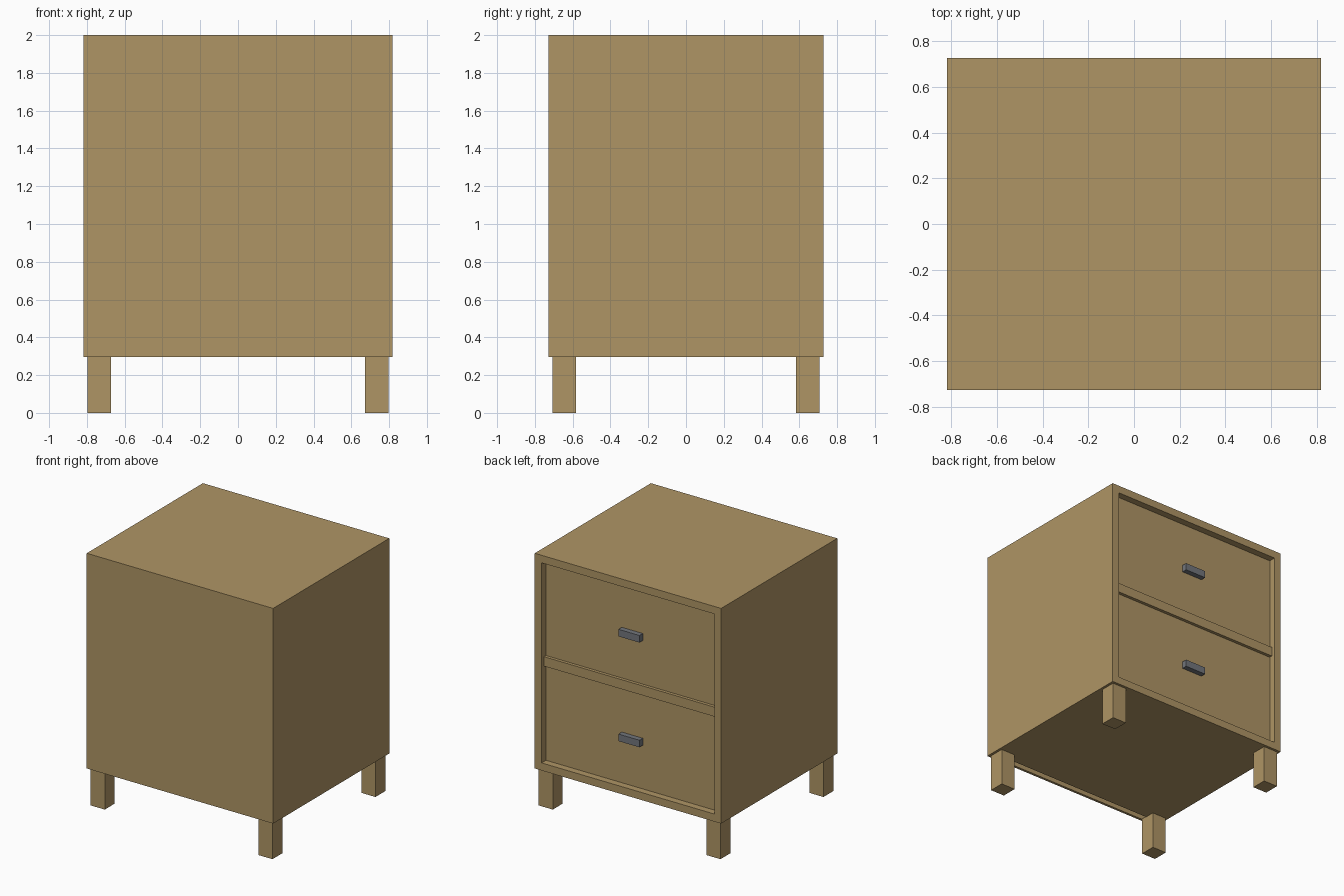
import bpy

if "Cube" in bpy.data.objects:
    bpy.data.objects.remove(bpy.data.objects["Cube"])

W, D, Z0, Z1 = 0.817, 0.727, 0.295, 2.0   # half width, half depth, body bottom and top
T = 0.06                                  # panel thickness


def material(name, colour):
    m = bpy.data.materials.new(name)
    m.diffuse_color = (*colour, 1)
    m.use_nodes = True
    m.node_tree.nodes["Principled BSDF"].inputs["Base Color"].default_value = m.diffuse_color
    return m


wood = material("wood", (0.43, 0.30, 0.13))
metal = material("metal", (0.17, 0.18, 0.20))


def box(name, x, y, z, mat=wood):
    """Box from (min, max) ranges on each axis."""
    bpy.ops.mesh.primitive_cube_add(
        size=1, location=[(a + b) / 2 for a, b in (x, y, z)])
    o = bpy.context.object
    o.name = name
    o.scale = [b - a for a, b in (x, y, z)]
    bpy.ops.object.transform_apply(location=False, rotation=False, scale=True)
    o.data.materials.append(mat)
    return o


# Cabinet shell, open on the +y side
box("top_panel", (-W, W), (-D, D), (Z1 - T, Z1))
box("bottom_panel", (-W + T, W - T), (-D + 0.065, D), (Z0, Z0 + T))
box("closed_panel", (-W + T, W - T), (-D, -D + 0.02), (Z0, Z1 - T))
for side, s in (("left", -1), ("right", 1)):
    box(side + "_panel", sorted((s * W, s * (W - T))), (-D, D), (Z0, Z1 - T))

# Rail between the drawers
rail = (1.11, 1.185)
box("divider_rail", (-W + T, W - T), (-D + 0.065, D - 0.03), rail)

# Drawer fronts with bar handles
face = D - 0.055
for name, z in (("lower", (Z0 + T, rail[0])), ("upper", (rail[1], Z1 - T))):
    box(name + "_drawer_front", (-W + T, W - T), (face - 0.04, face), z)
    c = sum(z) / 2 - 0.004
    box(name + "_handle", (-0.092, 0.092), (face, face + 0.042),
        (c - 0.028, c + 0.028), metal)

# Square legs
for sx in (-1, 1):
    for sy in (-1, 1):
        box("leg", sorted((sx * 0.673, sx * 0.797)),
            sorted((sy * 0.583, sy * 0.707)), (0, Z0 + 0.005))
